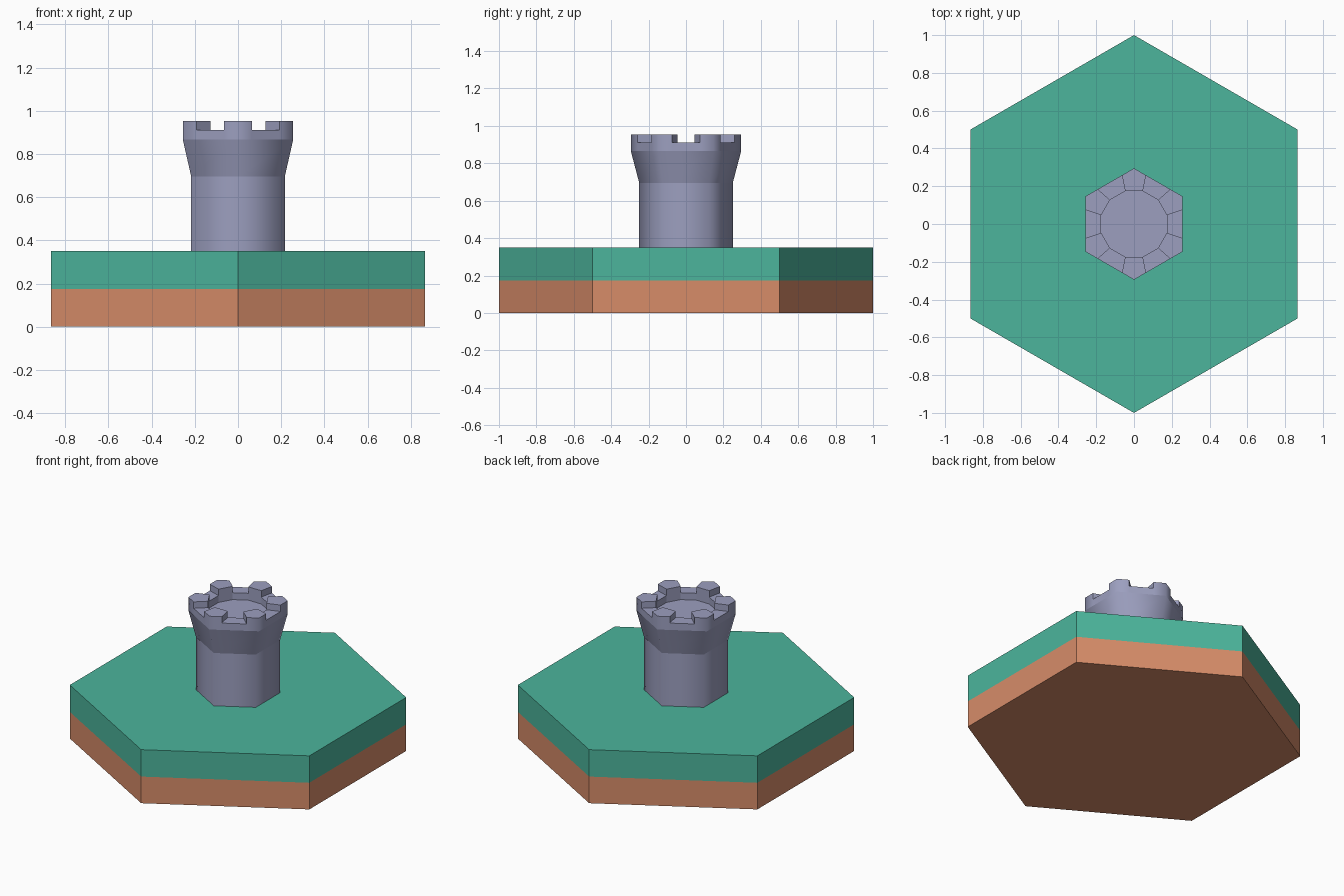
import bpy, bmesh, math
from mathutils import Vector

if "Cube" in bpy.data.objects:
    bpy.data.objects.remove(bpy.data.objects["Cube"])


def material(name, r, g, b):
    lin = [((c / 255 + 0.055) / 1.055) ** 2.4 for c in (r, g, b)]
    m = bpy.data.materials.new(name)
    m.diffuse_color = (*lin, 1)
    m.use_nodes = True
    m.node_tree.nodes["Principled BSDF"].inputs["Base Color"].default_value = m.diffuse_color
    return m


def ring(radius, sides=6, start=30):
    return [Vector((radius * math.cos(math.radians(start + 360 * i / sides)),
                    radius * math.sin(math.radians(start + 360 * i / sides)), 0))
            for i in range(sides)]


class Part:
    """Collects faces; vertices are shared inside one smoothing group only."""
    def __init__(self):
        self.bm, self.cache = bmesh.new(), {}

    def face(self, points, group, smooth=False):
        verts = []
        for p in points:
            key = (group, round(p[0], 4), round(p[1], 4), round(p[2], 4))
            if key not in self.cache:
                self.cache[key] = self.bm.verts.new(p)
            verts.append(self.cache[key])
        f = self.bm.faces.new(verts)
        f.smooth = smooth
        return f

    def flat(self, pts, z, group):
        return self.face([(p.x, p.y, z) for p in pts], group)

    def wall(self, p, q, z0, z1, group, smooth=False, p1=None, q1=None):
        p1, q1 = p1 or p, q1 or q
        return self.face([(p.x, p.y, z0), (q.x, q.y, z0),
                          (q1.x, q1.y, z1), (p1.x, p1.y, z1)], group, smooth)

    def finish(self, name, mats):
        me = bpy.data.meshes.new(name)
        self.bm.to_mesh(me)
        self.bm.free()
        for m in mats:
            me.materials.append(m)
        ob = bpy.data.objects.new(name, me)
        bpy.context.collection.objects.link(ob)
        return ob


green = material("grass green", 76, 181, 156)
clay = material("clay brown", 215, 140, 105)
stone = material("stone grey", 156, 159, 191)

# Hexagonal tile: clay below, grass above
BASE, SPLIT = 0.35, 0.174
tile = Part()
hexa = ring(1.0)
tile.flat(hexa[::-1], 0, "tile")
tile.flat(hexa, BASE, "tile")
for i in range(6):
    for z0, z1 in ((0, SPLIT), (SPLIT, BASE)):
        tile.wall(hexa[i], hexa[(i + 1) % 6], z0, z1, "tile")
for f in tile.bm.faces:
    f.material_index = 1 if f.calc_center_median().z > SPLIT else 0
tile.finish("hex_tile", [clay, green])

# Tower shaft and flare: six sides, rounded shading
NECK, RIM, NOTCH, TOP = 0.695, 0.866, 0.911, 0.953
tower = Part()
low, high = ring(0.25), ring(0.295)
for i in range(6):
    j = (i + 1) % 6
    tower.wall(low[i], low[j], BASE, NECK, "shaft", True)
    tower.wall(low[i], low[j], NECK, RIM, "flare", True, high[i], high[j])

# Crown: battlements on the corners, notches between, sunken round floor
inner = ring(0.18, 12, 15)
for k in range(6):
    c, prev, nxt = high[k], high[k - 1], high[(k + 1) % 6]
    a, b = c.lerp(prev, 0.25), c.lerp(nxt, 0.25)
    a2 = nxt.lerp(c, 0.25)
    ia, ib, ia2 = inner[2 * k], inner[2 * k + 1], inner[(2 * k + 2) % 12]
    for z0, z1 in ((RIM, NOTCH), (NOTCH, TOP)):
        tower.wall(a, c, z0, z1, "crown", True)
        tower.wall(c, b, z0, z1, "crown", True)
        tower.wall(ib, ia, z0, z1, "inside")
    tower.wall(b, a2, RIM, NOTCH, "crown", True)
    tower.wall(ia2, ib, RIM, NOTCH, "inside")
    tower.wall(ia, a, NOTCH, TOP, "sides")
    tower.wall(b, ib, NOTCH, TOP, "sides")
    tower.flat([a, c, b, ib, ia], TOP, "tops")
    tower.flat([b, a2, ia2, ib], NOTCH, "notches")
tower.flat(inner, RIM, "floor")
tower.finish("tower", [stone])
